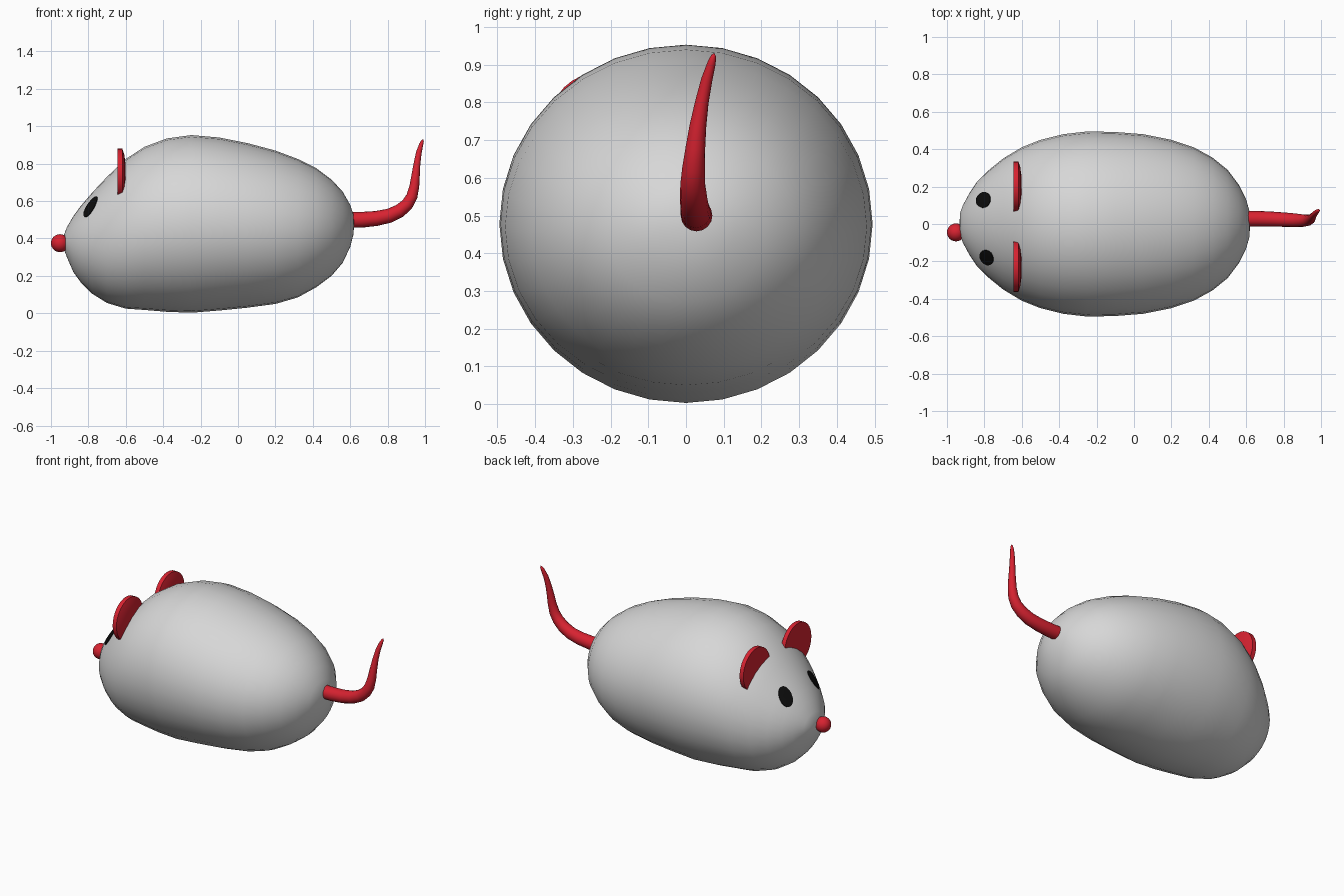
import bpy, bmesh, math
from mathutils import Vector
from mathutils.bvhtree import BVHTree

if "Cube" in bpy.data.objects:
    bpy.data.objects.remove(bpy.data.objects["Cube"])


def material(name, rgb):
    m = bpy.data.materials.new(name)
    m.diffuse_color = (*rgb, 1)
    m.use_nodes = True
    m.node_tree.nodes["Principled BSDF"].inputs["Base Color"].default_value = m.diffuse_color
    return m


GREY = material("light grey", (0.68, 0.68, 0.68))
RED = material("red", (0.68, 0.016, 0.03))
BLACK = material("black", (0.004, 0.004, 0.004))


def finish(name, bm, mat, angle=40):
    """Turn a bmesh into a smooth shaded object."""
    bmesh.ops.recalc_face_normals(bm, faces=bm.faces)
    me = bpy.data.meshes.new(name)
    bm.to_mesh(me)
    bm.free()
    me.materials.append(mat)
    ob = bpy.data.objects.new(name, me)
    bpy.context.collection.objects.link(ob)
    bpy.ops.object.select_all(action='DESELECT')
    ob.select_set(True)
    bpy.context.view_layer.objects.active = ob
    bpy.ops.object.shade_smooth_by_angle(angle=math.radians(angle))
    return ob


def loft(rings, start, end):
    """Skin closed rings and close both ends with a fan to a point."""
    bm = bmesh.new()
    loops = [[bm.verts.new(p) for p in r] for r in rings]
    n = len(loops[0])
    for a, b in zip(loops, loops[1:]):
        for i in range(n):
            j = (i + 1) % n
            bm.faces.new((a[i], a[j], b[j], b[i]))
    for loop, tip in ((loops[0], start), (loops[-1], end)):
        v = bm.verts.new(tip)
        for i in range(n):
            bm.faces.new((loop[i], loop[(i + 1) % n], v))
    return bm


def circle(n):
    return [(math.cos(2 * math.pi * i / n), math.sin(2 * math.pi * i / n)) for i in range(n)]


# body: oval sections along x as (x, top, bottom, half width)
sections = [
    (-.93, .42, .34, .06), (-.915, .46, .30, .10), (-.88, .52, .22, .165),
    (-.84, .575, .165, .225), (-.78, .645, .105, .285), (-.70, .73, .055, .35),
    (-.60, .825, .025, .41), (-.50, .89, .018, .45), (-.38, .935, .008, .48),
    (-.25, .953, .003, .495), (-.10, .94, .015, .492), (.05, .91, .03, .48),
    (.20, .87, .05, .45), (.32, .825, .085, .41), (.42, .775, .14, .355),
    (.50, .715, .20, .29), (.56, .65, .27, .21), (.60, .58, .355, .13),
    (.617, .53, .42, .07)]
rings = [[(x, w * c, (t + b) / 2 + (t - b) / 2 * s) for c, s in circle(32)]
         for x, t, b, w in sections]
bm = loft(rings, (-.933, 0, .38), (.621, 0, .475))
bmesh.ops.recalc_face_normals(bm, faces=bm.faces)
skin = BVHTree.FromBMesh(bm)
finish("body", bm, GREY, 60)

# nose
bm = bmesh.new()
bmesh.ops.create_uvsphere(bm, u_segments=24, v_segments=16, radius=.048)
bmesh.ops.translate(bm, verts=bm.verts, vec=(-.952, -.045, .375))
finish("nose", bm, RED)

# tail: tapered tube along a curved path (x, y, z, radius)
path = [(.57, .028, .50, .042), (.66, .028, .50, .042), (.74, .026, .507, .040),
        (.81, .023, .522, .038), (.865, .02, .548, .036), (.905, .018, .583, .033),
        (.93, .02, .625, .030), (.943, .025, .68, .026), (.95, .032, .74, .022),
        (.957, .042, .80, .018), (.967, .055, .86, .015), (.98, .068, .905, .011),
        (.987, .073, .923, .007)]
pts = [Vector(p[:3]) for p in path]
rings = []
for i, p in enumerate(pts):
    t = (pts[min(i + 1, len(pts) - 1)] - pts[max(i - 1, 0)]).normalized()
    u = Vector((0, 1, 0)).cross(t).normalized()
    v = t.cross(u)
    rings.append([p + path[i][3] * (c * u + s * v) for c, s in circle(16)])
finish("tail", loft(rings, pts[0], (.990, .075, .931)), RED)

for side, ear_y, eye_y in (("left", .198, .128), ("right", -.227, -.188)):
    # ear: disc with a flat front and a domed back
    rings = [[(x, ear_y + r * c, .744 + r * s) for c, s in circle(32)]
             for x, r in ((-.645, .136), (-.618, .136), (-.608, .105), (-.602, .06))]
    finish(side + "_ear", loft(rings, (-.645, ear_y, .744), (-.60, ear_y, .744)), RED)

    # eye: thin oval plate laid on the body surface
    centre, normal, _, _ = skin.find_nearest(Vector((-.802, eye_y, .58)))
    across = Vector((0, 0, 1)).cross(normal).normalized()
    up = normal.cross(across)
    rings = []
    for lift, k in ((-.003, 1), (.004, 1), (.005, .66), (.005, .33)):
        ring = []
        for c, s in circle(24):
            q = centre + across * (.043 * k * c) + up * (.064 * k * s)
            hit = skin.ray_cast(q + normal * .2, -normal)[0]
            ring.append((hit or q) + normal * lift)
        rings.append(ring)
    finish(side + "_eye", loft(rings, centre - normal * .004, centre + normal * .005), BLACK)
